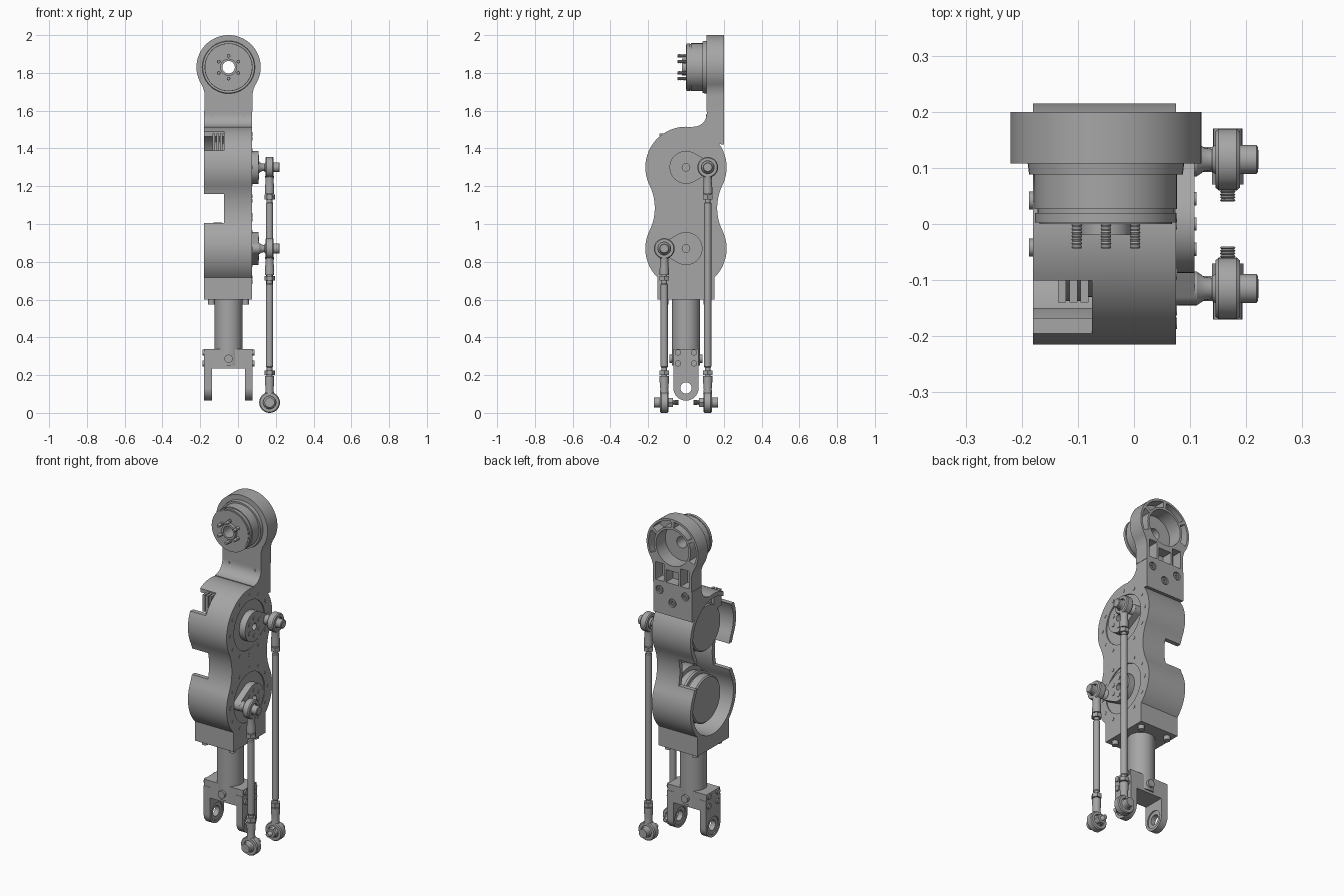
import bpy, bmesh
from math import sin, cos, pi, radians, atan2, acos, hypot
from mathutils import Matrix, Vector

if "Cube" in bpy.data.objects:
    bpy.data.objects.remove(bpy.data.objects["Cube"])

metal = bpy.data.materials.new("grey_metal")
metal.use_nodes = True
metal.diffuse_color = (0.38, 0.38, 0.38, 1)
metal.node_tree.nodes["Principled BSDF"].inputs["Base Color"].default_value = (0.38, 0.38, 0.38, 1)

TURN = {"X": Matrix.Rotation(pi / 2, 4, "Y"), "Y": Matrix.Rotation(-pi / 2, 4, "X"), "Z": Matrix()}
CX = -0.05                      # centre line of the leg
UP, LOW, HEAD = 1.3, 0.87, 1.83  # heights of the three motor axes


def finish(name, bm):
    bmesh.ops.recalc_face_normals(bm, faces=bm.faces)
    mesh = bpy.data.meshes.new(name)
    bm.to_mesh(mesh)
    bm.free()
    mesh.materials.append(metal)
    ob = bpy.data.objects.new(name, mesh)
    bpy.context.collection.objects.link(ob)
    return ob


def lathe(name, profile, axis, locs, steps=48, hollow=False):
    """Turn (radius, height) points about an axis, once per location."""
    one = bmesh.new()
    vs = [one.verts.new((r, 0, h)) for r, h in profile]
    pairs = list(zip(vs, vs[1:])) + ([(vs[-1], vs[0])] if hollow else [])
    es = [one.edges.new(p) for p in pairs]
    bmesh.ops.spin(one, geom=vs + es, cent=(0, 0, 0), axis=(0, 0, 1), angle=2 * pi, steps=steps)
    bmesh.ops.remove_doubles(one, verts=one.verts, dist=1e-5)
    one.transform(TURN[axis])
    tmp = bpy.data.meshes.new("tmp")
    one.to_mesh(tmp)
    one.free()
    bm = bmesh.new()
    for loc in locs:
        start = len(bm.verts)
        bm.from_mesh(tmp)
        bm.verts.ensure_lookup_table()
        bmesh.ops.translate(bm, verts=bm.verts[start:], vec=Vector(loc))
    bpy.data.meshes.remove(tmp)
    return finish(name, bm)


def rod(name, r, lo, hi, axis, locs, steps=32):
    return lathe(name, [(0, lo), (r, lo), (r, hi), (0, hi)], axis, locs, steps)


def tube(name, r, R, lo, hi, axis, locs):
    return lathe(name, [(r, lo), (R, lo), (R, hi), (r, hi)], axis, locs, 48, True)


def thread(name, r, lo, hi, axis, locs):
    n = 7
    d = (hi - lo) / n
    zig = [(0, lo)]
    for i in range(n):
        zig += [(r * 0.8, lo + i * d), (r, lo + (i + 0.5) * d)]
    return lathe(name, zig + [(r * 0.8, hi), (0, hi)], axis, locs, 16)


def prism(name, outline, axis, lo, hi):
    """Extrude a flat outline along an axis."""
    put = {"X": lambda a, b: (lo, a, b), "Y": lambda a, b: (a, lo, b), "Z": lambda a, b: (a, b, lo)}[axis]
    bm = bmesh.new()
    face = bm.faces.new([bm.verts.new(put(a, b)) for a, b in outline])
    new = bmesh.ops.extrude_face_region(bm, geom=[face])["geom"]
    vec = Vector([(hi - lo) * (axis == k) for k in "XYZ"])
    bmesh.ops.translate(bm, verts=[v for v in new if isinstance(v, bmesh.types.BMVert)], vec=vec)
    return finish(name, bm)


def box(name, x, y, z):
    return prism(name, [(x[0], y[0]), (x[1], y[0]), (x[1], y[1]), (x[0], y[1])], "Z", *z)


def cut(ob, *cutters):
    for c in cutters:
        mod = ob.modifiers.new("cut", "BOOLEAN")
        mod.operation, mod.solver, mod.object = "DIFFERENCE", "EXACT", c
        bpy.context.view_layer.update()
        ob.data = bpy.data.meshes.new_from_object(ob.evaluated_get(bpy.context.evaluated_depsgraph_get()))
        ob.modifiers.clear()
        bpy.data.objects.remove(c)


def arc(cx, cy, r, a, b, n=16):
    return [(cx + r * cos(a + (b - a) * i / n), cy + r * sin(a + (b - a) * i / n)) for i in range(n + 1)]


def ring(r, n, x0=0, y0=0, off=0.0):
    return [(x0 + r * cos(off + 2 * pi * i / n), y0 + r * sin(off + 2 * pi * i / n)) for i in range(n)]


def lobes(R, w, block):
    """Two round lobes with a tangent waist, mirrored in y."""
    h, mid = (UP - LOW) / 2, (UP + LOW) / 2
    r = (w * w + h * h - R * R) / (2 * (R - w))
    a = atan2(-h, w + r)
    half = arc(0, UP, R, pi / 2, a, 24) + arc(w + r, mid, r, pi + a, pi - a, 14)[1:-1]
    half += arc(0, LOW, R, -a, -acos(0.15 / R) if block else -pi / 2, 24)
    if block:
        half.append((0.15, 0.6))
    return half + [(-y, z) for y, z in reversed(half) if y > 1e-6]


# Main housing: open shell with a closed plate on the rod side
housing = prism("housing", lobes(0.215, 0.165, True), "X", -0.18, 0.075)
cut(housing, prism("cavity", lobes(0.19, 0.14, False), "X", -0.2, 0.045),
    box("waist_notch", (-0.2, -0.075), (-0.3, 0.3), (1.005, 1.16)),
    box("front_window", (-0.2, -0.075), (-0.3, -0.095), (1.39, 1.49)),
    rod("recess", 0.145, 0.069, 0.1, "X", [(0, 0, UP), (0, 0, LOW)], 48))

# Joint motors inside the housing
lathe("joint_motors", [(0, -0.135), (0.13, -0.135), (0.137, -0.128), (0.137, -0.085), (0.13, -0.085),
      (0.13, -0.075), (0.15, -0.075), (0.15, -0.06), (0.14, -0.06), (0.14, -0.02), (0.165, -0.02),
      (0.165, 0.05), (0, 0.05)], "X", [(0, 0, UP), (0, 0, LOW)])
for i in range(3):
    box("connector_fin", (-0.135 + i * 0.02, -0.121 + i * 0.02), (-0.14, -0.07), (1.38, 1.48))

# Bolts on the side plate and under the housing
spots = [(0.07, y, z) for c in (UP, LOW) for y, z in ring(0.177, 12, 0, c)]
rod("plate_bolts", 0.01, 0, 0.007, "X", spots, 16)
rod("base_bolts", 0.018, 0.575, 0.61, "Z", [(x, y, 0) for x in (-0.14, 0.04) for y in (-0.11, 0.11)], 16)

# Web joining the housing to the head bracket
web = [(0.2, 1.42), (0.2, 1.6), (0.11, 1.6)] + arc(0.04, 1.585, 0.07, 0, -pi / 2, 10)
web += arc(0, UP, 0.205, radians(78), radians(38), 10)
web = prism("bracket_web", web, "X", -0.18, 0.075)
back_screws = [(CX - 0.085, 0, 1.56), (CX, 0, 1.5), (CX + 0.085, 0, 1.56)]
cut(web, rod("counterbore", 0.024, 0.188, 0.22, "Y", back_screws, 24))
tube("back_screws", 0.009, 0.018, 0.18, 0.197, "Y", back_screws)
rod("front_pins", 0.006, 0.105, 0.112, "Y", [(CX + s * 0.085, 0, 1.575) for s in (-1, 1)], 12)

# Head bracket: ring on a filleted neck, pocketed from behind
R, hw, f = 0.17, 0.127, 0.12
dz = ((R + f) ** 2 - (hw + f) ** 2) ** 0.5
ang = atan2(-dz, hw + f)
half = arc(0, 0, R, pi / 2, ang, 28) + arc(hw + f, -dz, f, pi + ang, pi, 8)[1:] + [(hw, 1.595 - HEAD)]
half += [(-x, z) for x, z in reversed(half) if x > 1e-6]
bracket = prism("head_bracket", [(CX + x, HEAD + z) for x, z in half], "Y", 0.108, 0.2)
cut(bracket, rod("bore", 0.108, 0, 0.3, "Y", [(CX, 0, HEAD)], 48))
for i in range(4):
    a, b = radians(-28 + 59 * i + 4), radians(31 + 59 * i - 4)
    sector = arc(CX, HEAD, 0.157, a, b) + arc(CX, HEAD, 0.121, b, a)
    cut(bracket, prism("pocket", sector, "Y", 0.135, 0.3))
cut(bracket, box("neck_pocket", (CX - 0.042, CX + 0.042), (0.135, 0.3), (1.615, 1.69)))
for s in (-1, 1):
    cut(bracket, box("side_pocket", sorted((CX + s * 0.055, CX + s * 0.11)), (0.135, 0.3), (1.615, 1.72)))

# Head motor with a through hole, output hub and studs
lathe("head_motor", [(0.033, -0.02), (0.045, -0.02), (0.045, 0), (0.118, 0), (0.118, 0.003), (0.126, 0.003),
      (0.126, 0.02), (0.122, 0.02), (0.122, 0.027), (0.127, 0.027), (0.127, 0.088), (0.137, 0.088),
      (0.14, 0.112), (0.033, 0.112)], "Y", [(CX, 0, HEAD)], 48, True)
thread("hub_studs", 0.0095, -0.044, 0.001, "Y", [(x, 0, z) for x, z in ring(0.06, 6, CX, HEAD, pi / 2)])


def push_rod(name, s, top):
    """Crank, pin, rod with two eye ends, and lower bolt; s picks the side in y."""
    y, x, low = s * 0.115, 0.167, 0.055
    # Crank lobe with its hub screws
    t = acos(0.055 / 0.115)
    hull = arc(0, 0, 0.087, t, 2 * pi - t, 32) + arc(0.115, 0, 0.03, -t, t, 12)
    crank = prism(name + "_crank", [(s * a, top + b) for a, b in hull], "X", 0.06, 0.108)
    cut(crank, rod("hub_hole", 0.02, 0.08, 0.2, "X", [(0, 0, top)]))
    rod(name + "_hub_screws", 0.012, 0.1, 0.111, "X", [(0, a, b) for a, b in ring(0.052, 6, 0, top, pi / 6)], 16)
    lathe(name + "_pin", [(0, 0.08), (0.03, 0.08), (0.03, 0.112), (0.021, 0.125), (0.018, 0.145), (0.018, 0.19),
          (0.026, 0.19), (0.026, 0.218), (0.022, 0.221), (0, 0.221)], "X", [(0, y, top)], 24)
    # Eye ends with ball joints
    eye = [(0.034, -0.022), (0.05, -0.022), (0.055, -0.016), (0.055, 0.016), (0.05, 0.022), (0.034, 0.022)]
    ball = [(0, -0.028), (0.022, -0.028), (0.034, -0.01), (0.034, 0.01), (0.022, 0.028), (0, 0.028)]
    for axis, z in (("X", top), ("Y", low)):
        lathe(name + "_eye", eye, axis, [(x, y, z)], 40, True)
        lathe(name + "_ball", ball, axis, [(x, y, z)], 32)
    # Shaft with necks and lock nuts
    neck = [(0.024, 0.045), (0.021, 0.07), (0.024, 0.105), (0.024, 0.14)]
    shaft = [(0, low + 0.045)] + [(r, low + h) for r, h in neck] + [(0.015, low + 0.14), (0.015, low + 0.185),
            (0.019, low + 0.19), (0.019, top - 0.19), (0.015, top - 0.185), (0.015, top - 0.14)]
    shaft += [(r, top - h) for r, h in reversed(neck)] + [(0, top - 0.045)]
    lathe(name + "_shaft", shaft, "Z", [(x, y, 0)], 24)
    for z in (low + 0.145, top - 0.17):
        rod(name + "_lock_nut", 0.028, z, z + 0.025, "Z", [(x, y, 0)], 6)
    # Lower cross bolt: head outside, thread inside
    a, b = sorted((s * 0.138, s * 0.17))
    rod(name + "_bolt_head", 0.026, a, b, "Y", [(x, 0, low)], 24)
    a, b = sorted((s * 0.07, s * 0.095))
    rod(name + "_nut", 0.028, a, b, "Y", [(x, 0, low)], 6)
    a, b = sorted((s * 0.04, s * 0.075))
    thread(name + "_bolt_thread", 0.014, a, b, "Y", [(x, 0, low)])


push_rod("long_rod", 1, UP)
push_rod("short_rod", -1, LOW)

# Lower leg: tube, clamp block and fork
tube("leg_tube", 0.06, 0.074, 0.25, 0.61, "Z", [(CX, 0, 0)])
box("clamp_block", (-0.18, 0.078), (-0.065, 0.065), (0.235, 0.338))
rod("clamp_side_bolts", 0.016, -0.137, 0.137, "X",
    [(CX, y, z) for y in (-0.042, 0.042) for z in (0.262, 0.32)], 16)
rod("clamp_cross_bolt", 0.022, -0.088, 0.088, "Y", [(CX, 0, 0.287)], 16)
for name, x in (("left_fork", 0.036), ("right_fork", -0.18)):
    arm = [(0.067, 0.3), (-0.067, 0.3)] + arc(0, 0.132, 0.067, pi, 2 * pi, 24)
    arm = prism(name, arm, "X", x, x + 0.042)
    cut(arm, rod("bearing_seat", 0.052, x - 0.1, x + 0.1, "X", [(0, 0, 0.132)], 40))
    tube(name + "_bearing", 0.03, 0.053, x + 0.006, x + 0.036, "X", [(0, 0, 0.132)])

# Smooth round surfaces, keep the edges sharp
bpy.ops.object.select_all(action="DESELECT")
for ob in bpy.context.collection.objects:
    if ob.type == "MESH" and metal.name in ob.data.materials:
        ob.select_set(True)
        bpy.context.view_layer.objects.active = ob
bpy.ops.object.shade_smooth_by_angle(angle=radians(32))
